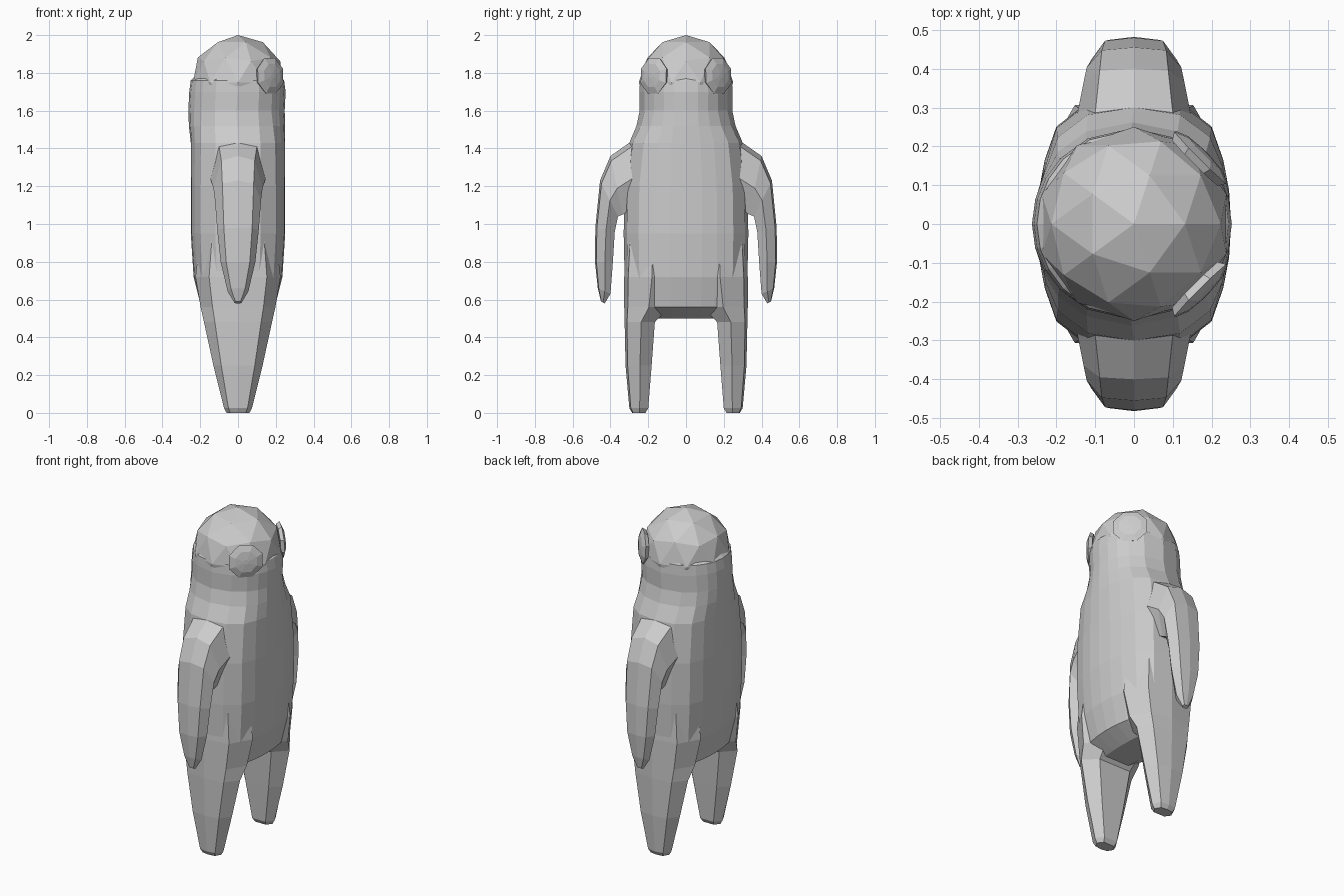
import bpy, bmesh, math
from mathutils import Vector

if "Cube" in bpy.data.objects:
    bpy.data.objects.remove(bpy.data.objects["Cube"])

grey = bpy.data.materials.new("light grey")
grey.diffuse_color = (0.6, 0.6, 0.6, 1)
grey.use_nodes = True
grey.node_tree.nodes["Principled BSDF"].inputs["Base Color"].default_value = grey.diffuse_color


def finish(name, bm):
    bmesh.ops.recalc_face_normals(bm, faces=bm.faces)
    mesh = bpy.data.meshes.new(name)
    bm.to_mesh(mesh)
    bm.free()
    mesh.materials.append(grey)
    obj = bpy.data.objects.new(name, mesh)
    bpy.context.collection.objects.link(obj)
    return obj


def loft(name, rings):
    """Skin a list of equal-length point rings and cap both ends."""
    bm = bmesh.new()
    loops = [[bm.verts.new(p) for p in ring] for ring in rings]
    n = len(loops[0])
    for a, b in zip(loops, loops[1:]):
        for i in range(n):
            j = (i + 1) % n
            bm.faces.new((a[i], a[j], b[j], b[i]))
    bm.faces.new(loops[0])
    bm.faces.new(loops[-1])
    return finish(name, bm)


# Torso: twenty-sided squared oval that becomes round at the neck
QUARTER = [(1, 0), (.98, .26), (.92, .5), (.8, .76), (.48, .95), (0, 1)]
OVAL = (QUARTER
        + [(-x, y) for x, y in QUARTER[-2::-1]]
        + [(-x, -y) for x, y in QUARTER[1:]]
        + [(x, -y) for x, y in QUARTER[-2:0:-1]])


def oval(z, rx, ry, roundness=0.0, cx=0.0):
    pts = []
    for x, y in OVAL:
        s = math.hypot(x, y) ** -roundness
        pts.append((cx + x * rx * s, y * ry * s, z))
    return pts


loft("torso", [
    oval(.50, .09, .28),
    oval(.56, .195, .30),
    oval(.72, .235, .325),
    oval(.95, .25, .33),
    oval(1.20, .25, .325),
    oval(1.43, .25, .30, .2),
    oval(1.52, .255, .262, .7, -.005),
    oval(1.60, .255, .245, 1, -.008),
    oval(1.70, .255, .247, 1, -.003),
    oval(1.76, .247, .243, 1, -.003),
    oval(1.82, .19, .19, 1),
])

# Head: faceted ball
bm = bmesh.new()
bmesh.ops.create_icosphere(bm, subdivisions=2, radius=.25)
bmesh.ops.translate(bm, verts=bm.verts, vec=(0, 0, 1.75))
finish("head", bm)

# Limb section: (position across outer to inner edge, share of half width)
SECTION = [(0, 0), (.08, .68), (.55, 1), (1, .6), (1, -.6), (.55, -1), (.08, -.68)]


def limb(name, side, stations):
    rings = []
    for oy, oz, iy, iz, w in stations:
        rings.append([(u * w, side * (oy + (iy - oy) * t), oz + (iz - oz) * t)
                      for t, u in SECTION])
    loft(name, rings)


# Stations: outer y, outer z, inner y, inner z, half width
ARM = [(.22, 1.48, .22, 1.15, .16),
       (.30, 1.43, .28, 1.08, .145),
       (.40, 1.36, .335, 1.05, .13),
       (.455, 1.23, .36, 1.04, .122),
       (.48, .98, .377, .96, .11),
       (.482, .80, .387, .80, .092),
       (.467, .66, .40, .63, .055),
       (.45, .59, .43, .58, .02)]
LEG = [(.315, .95, .06, .95, .20),
       (.327, .72, .06, .72, .225),
       (.327, .56, .09, .56, .198),
       (.325, .48, .165, .48, .18),
       (.32, .25, .182, .25, .13),
       (.30, .025, .20, .025, .074),
       (.285, 0, .215, 0, .06)]

for side, label in ((1, "left"), (-1, "right")):
    limb(label + "_arm", side, ARM)
    limb(label + "_leg", side, LEG)

    # Eye: shallow eight-sided dome facing diagonally outward
    out = Vector((1, side, .08)).normalized()
    across = Vector((-side, 1, 0)).normalized()
    up = out.cross(across)
    centre = Vector((.172, side * .172, 1.785))
    rings = []
    for r, d in ((.09, -.02), (.102, 0), (.065, .014), (.015, .019)):
        rings.append([centre + out * d
                      + across * r * math.cos(math.tau * (i + .5) / 8)
                      + up * r * math.sin(math.tau * (i + .5) / 8)
                      for i in range(8)])
    loft(label + "_eye", rings)
